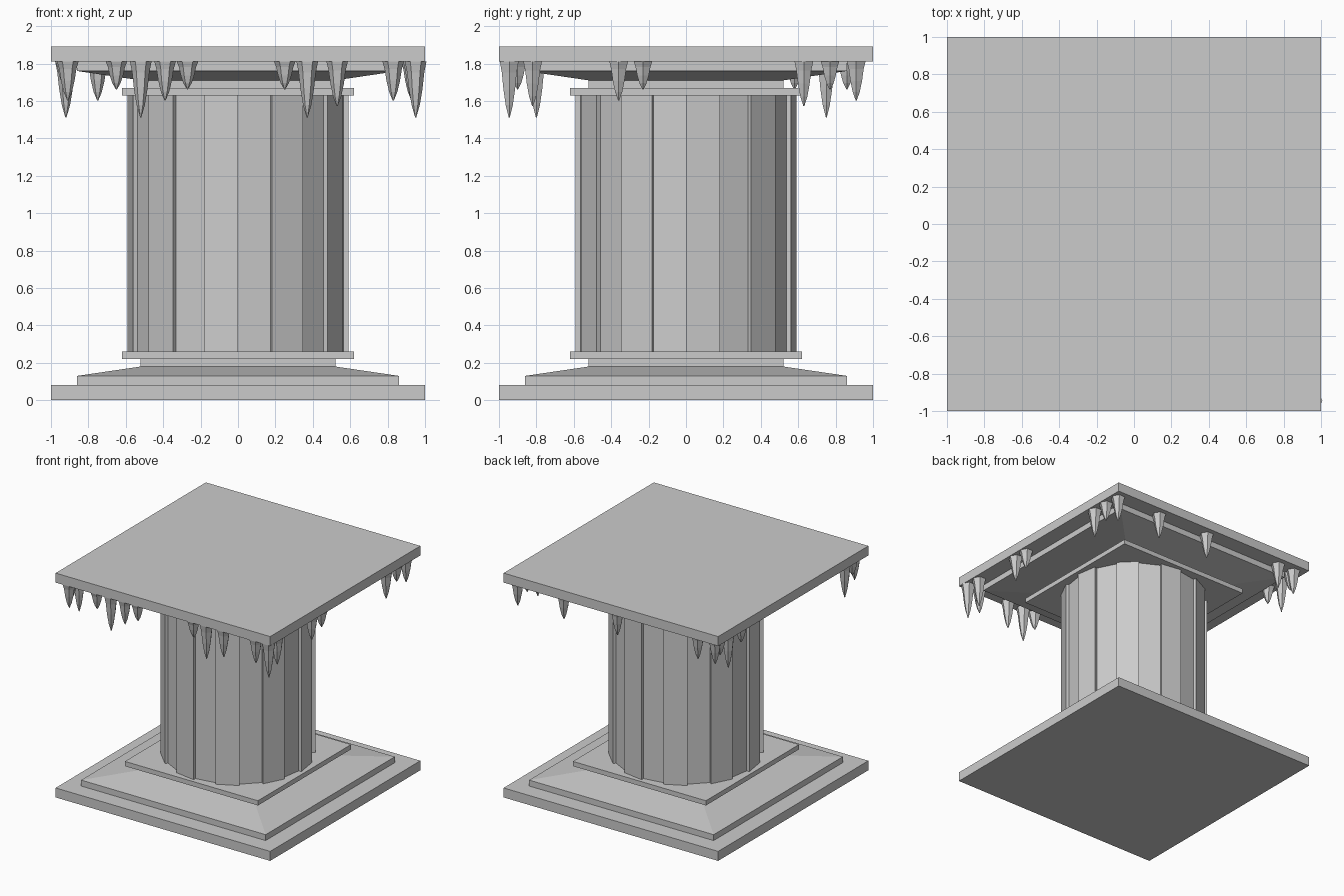
import bpy, bmesh
from math import sin, cos, pi, radians

if "Cube" in bpy.data.objects:
    bpy.data.objects.remove(bpy.data.objects["Cube"])

H = 1.89  # overall height


def loft(name, rings):
    """Solid from equal-length point rings, capped at both ends."""
    bm = bmesh.new()
    loops = [[bm.verts.new(p) for p in ring] for ring in rings]
    n = len(loops[0])
    for a, b in zip(loops, loops[1:]):
        for i in range(n):
            j = (i + 1) % n
            bm.faces.new((a[i], a[j], b[j], b[i]))
    bm.faces.new(loops[0][::-1])
    bm.faces.new(loops[-1])
    bmesh.ops.recalc_face_normals(bm, faces=bm.faces)
    mesh = bpy.data.meshes.new(name)
    bm.to_mesh(mesh)
    bm.free()
    ob = bpy.data.objects.new(name, mesh)
    bpy.context.collection.objects.link(ob)
    return ob


def square(s, z):
    return [(-s, -s, z), (s, -s, z), (s, s, z), (-s, s, z)]


# Stepped square base, and the same profile flipped for the capital
profile = [(1, 0), (1, .08), (.86, .08), (.86, .13), (.52, .18),
           (.52, .22), (.62, .22), (.62, .26)]
loft("base", [square(s, z) for s, z in profile])
loft("capital", [square(s, H - z) for s, z in profile])

# Shaft: 20 sides, every second side recessed
outline = []
for k in range(20):
    r = .59 if k % 2 else .565
    for a in (18 * k, 18 * k + 18):
        t = radians(a)
        outline.append((r * sin(t), -r * cos(t)))
loft("shaft", [[(x, y, z) for x, y in outline] for z in (.26, H - .26)])


# Icicles hanging under the capital slab
def icicle(name, x, y, tip):
    top = H - .08
    length = top - tip
    rings = []
    for f, r in [(0, .058), (.2, .046), (.5, .036), (.78, .022), (1, .003)]:
        rings.append([(x + r * cos(i * pi / 3), y + r * sin(i * pi / 3),
                       top + .002 - f * length) for i in range(6)])
    loft(name, rings)


XL, L, M, S = 1.51, 1.57, 1.60, 1.66  # tip heights
front = [(-.91, M), (-.65, S), (-.52, XL), (-.39, M), (-.27, S),
         (.25, S), (.37, XL), (.53, L), (.83, M), (.95, XL)]
right = [(-.82, L), (-.36, M), (-.23, S), (.63, L), (.77, S)]
back = [(-.91, M), (-.75, M), (.5, M), (0, M), (.93, M)]
left = [(-.9, S), (-.8, XL), (.58, S), (.75, XL), (.86, S)]

for i, (p, tip) in enumerate(front):
    icicle(f"front_icicle_{i}", p, -.945, tip)
for i, (p, tip) in enumerate(right):
    icicle(f"right_icicle_{i}", .94, p, tip)
for i, (p, tip) in enumerate(back):
    icicle(f"back_icicle_{i}", p, .91, tip)
for i, (p, tip) in enumerate(left):
    icicle(f"left_icicle_{i}", -.92, p, tip)
